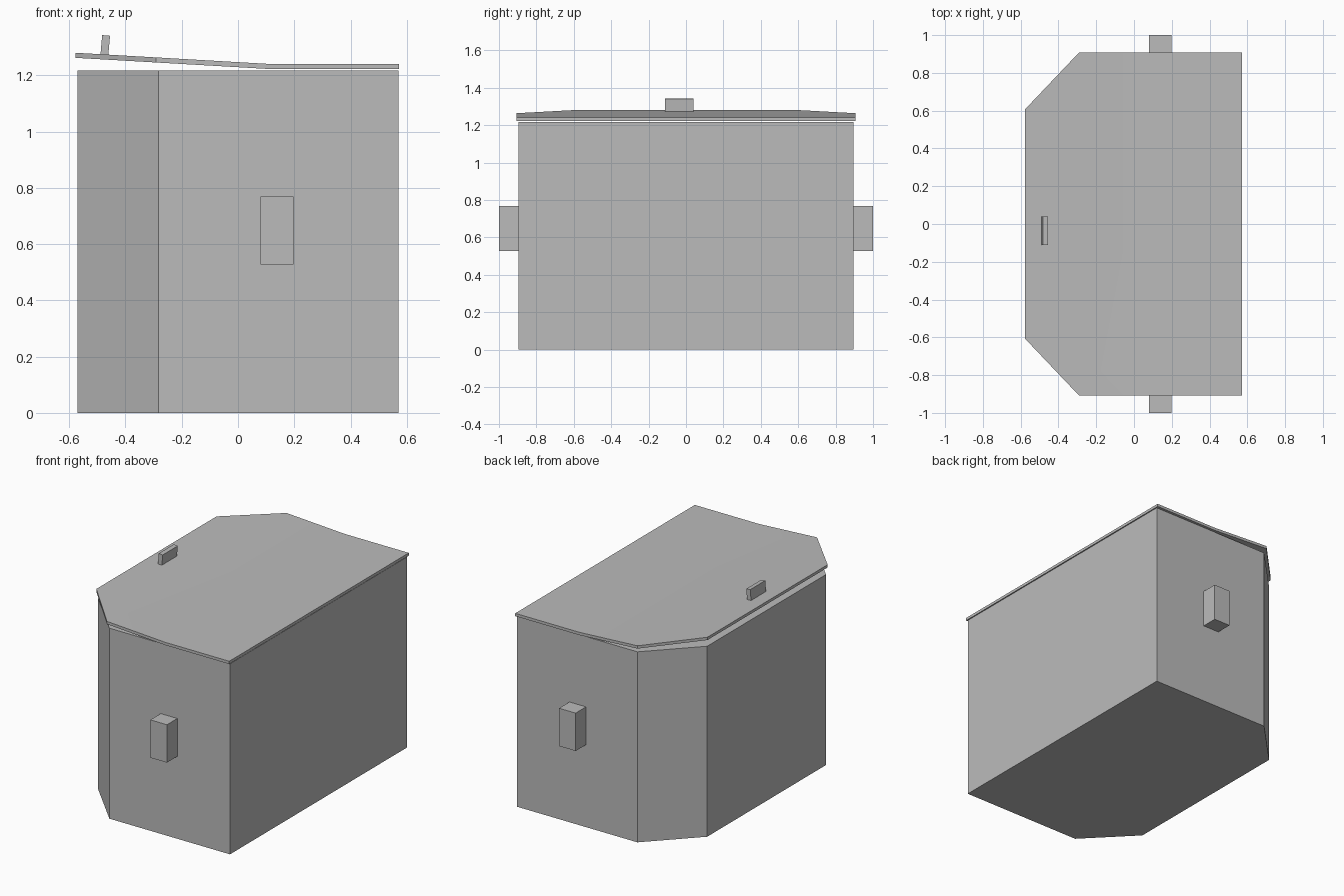
import bpy, bmesh, math
from mathutils import Matrix, Vector

cube = bpy.data.objects.get("Cube")
if cube:
    bpy.data.objects.remove(cube, do_unlink=True)

grey = bpy.data.materials.new("plain_grey")
grey.use_nodes = True
colour = (0.5, 0.5, 0.5, 1)
grey.diffuse_color = colour
grey.node_tree.nodes["Principled BSDF"].inputs["Base Color"].default_value = colour


def finish(name, bm):
    bmesh.ops.recalc_face_normals(bm, faces=bm.faces[:])
    mesh = bpy.data.meshes.new(name)
    bm.to_mesh(mesh)
    bm.free()
    mesh.materials.append(grey)
    obj = bpy.data.objects.new(name, mesh)
    bpy.context.collection.objects.link(obj)
    return obj


def prism(left, cut_x, right, half_y, cut_y, bottom, height):
    """Upright box with its two left corners cut off."""
    bm = bmesh.new()
    half = [(right, half_y), (cut_x, half_y), (left, cut_y)]
    outline = half + [(x, -y) for x, y in reversed(half)]
    face = bm.faces.new([bm.verts.new((x, y, bottom)) for x, y in outline])
    top = bmesh.ops.extrude_face_region(bm, geom=[face])["geom"]
    verts = [g for g in top if isinstance(g, bmesh.types.BMVert)]
    bmesh.ops.translate(bm, verts=verts, vec=(0, 0, height))
    return bm


def box(name, centre, size, tilt=0):
    bm = bmesh.new()
    bmesh.ops.create_cube(bm, size=1)
    place = (Matrix.Translation(centre) @ Matrix.Rotation(tilt, 4, "Y")
             @ Matrix.Diagonal((*size, 1)))
    bm.transform(place)
    return finish(name, bm)


# Main container
finish("body", prism(-0.57, -0.283, 0.57, 0.895, 0.6, 0, 1.218))

# Thin lid, bent upward toward the left edge
bend_x, slope = 0.12, 0.0576
lid = prism(-0.577, -0.292, 0.573, 0.907, 0.607, 1.222, 0.018)
bmesh.ops.bisect_plane(lid, geom=lid.verts[:] + lid.edges[:] + lid.faces[:],
                       plane_co=Vector((bend_x, 0, 0)), plane_no=Vector((1, 0, 0)))
for v in lid.verts:
    v.co.z += max(0, bend_x - v.co.x) * slope
lid_obj = finish("lid", lid)
bpy.context.view_layer.objects.active = lid_obj
lid_obj.select_set(True)
bpy.ops.object.shade_smooth_by_angle(angle=math.radians(30))

# Grip standing on the lid
box("lid_grip", (-0.472, -0.035, 1.307), (0.028, 0.152, 0.07), math.radians(5))

# Carrying handles on the two ends
for name, side in (("front_handle", -1), ("back_handle", 1)):
    box(name, (0.139, side * 0.945, 0.648), (0.117, 0.11, 0.242))
